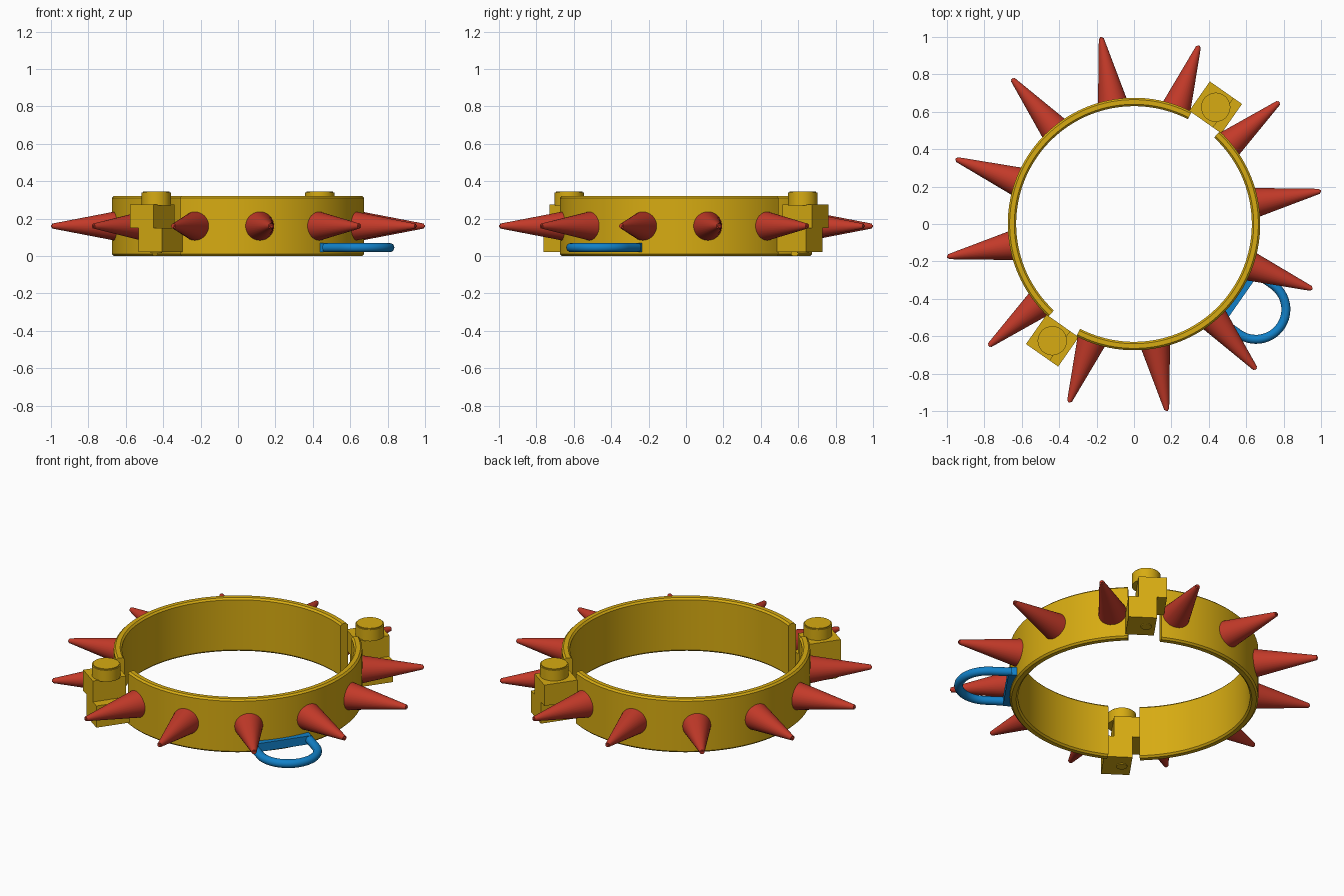
import bpy, bmesh, math
from mathutils import Matrix, Vector

cube = bpy.data.objects.get("Cube")
if cube:
    bpy.data.objects.remove(cube, do_unlink=True)


def material(name, color):
    m = bpy.data.materials.new(name)
    m.use_nodes = True
    m.diffuse_color = (*color, 1)
    m.node_tree.nodes["Principled BSDF"].inputs["Base Color"].default_value = (*color, 1)
    return m


gold = material("gold", (0.68, 0.41, 0.006))
red = material("red", (0.55, 0.042, 0.022))
blue = material("blue", (0.006, 0.22, 0.58))


def finish(name, bm, mat, angle=0.0, smooth=True):
    """Turn a bmesh into an object rotated about z by an angle in degrees."""
    bmesh.ops.recalc_face_normals(bm, faces=bm.faces)
    mesh = bpy.data.meshes.new(name)
    bm.to_mesh(mesh)
    bm.free()
    mesh.materials.append(mat)
    ob = bpy.data.objects.new(name, mesh)
    bpy.context.collection.objects.link(ob)
    ob.rotation_euler.z = math.radians(angle)
    if smooth:
        bpy.ops.object.select_all(action="DESELECT")
        ob.select_set(True)
        bpy.context.view_layer.objects.active = ob
        bpy.ops.object.shade_smooth_by_angle(angle=math.radians(35))
    return ob


def box(name, mat, angle, x, y, z):
    """Box from (min, max) pairs; x points outward, y along the band."""
    bm = bmesh.new()
    size = [b - a for a, b in (x, y, z)]
    centre = [(a + b) / 2 for a, b in (x, y, z)]
    bmesh.ops.create_cube(bm, size=1, matrix=Matrix.Translation(centre) @ Matrix.Diagonal((*size, 1)))
    return finish(name, bm, mat, angle, smooth=False)


def disc(name, mat, angle, x, y, z, radius, bevel=0.0):
    bm = bmesh.new()
    bmesh.ops.create_cone(bm, cap_ends=True, segments=40, radius1=radius, radius2=radius,
                          depth=z[1] - z[0], matrix=Matrix.Translation((x, y, sum(z) / 2)))
    if bevel:
        rim = [e for e in bm.edges if all(v.co.z > z[1] - 0.001 for v in e.verts)]
        bmesh.ops.bevel(bm, geom=rim, offset=bevel, segments=2, affect="EDGES")
    return finish(name, bm, mat, angle)


HINGE = 55      # direction of the back latch, the front one is opposite
GAP = 7.8       # half of each opening, in degrees


def half_band(name, start):
    """Chamfered rectangle swept around the ring between two openings."""
    r0, r1, top, c = 0.63, 0.675, 0.32, 0.01
    profile = [(r0 + c, 0), (r1 - c, 0), (r1, c), (r1, top - c),
               (r1 - c, top), (r0 + c, top), (r0, top - c), (r0, c)]
    bm = bmesh.new()
    cap = bm.faces.new([bm.verts.new((r, 0, z)) for r, z in profile])
    edges = list(cap.edges)
    swept = bmesh.ops.spin(bm, geom=edges, cent=(0, 0, 0), axis=(0, 0, 1),
                           angle=math.radians(180 - 2 * GAP), steps=64)
    bmesh.ops.contextual_create(bm, geom=[e for e in swept["geom_last"] if isinstance(e, bmesh.types.BMEdge)])
    finish(name, bm, gold, start + GAP)


half_band("band_left_half", HINGE + 180)
half_band("band_right_half", HINGE)

# Latches: two offset blocks with a round knob above and a pin below
for label, angle, side in (("back", HINGE, 1), ("front", HINGE + 180, -1)):
    upper = sorted((-0.05 * side, 0.105 * side))
    lower = sorted((-0.105 * side, 0.05 * side))
    depth = (0.665, 0.857)
    box(label + "_latch_upper_block", gold, angle, depth, upper, (0.15, 0.275))
    box(label + "_latch_lower_block", gold, angle, depth, lower, (0.02, 0.15))
    disc(label + "_latch_knob", gold, angle, 0.762, 0, (0.27, 0.345), 0.078, 0.006)
    disc(label + "_latch_pin", gold, angle, 0.762, 0, (0.015, 0.05), 0.03)

# Spikes: blunt cones pointing outward
for i in range(12):
    bm = bmesh.new()
    base, tip, blunt = 0.645, 1.015, 0.012
    turn = Matrix.Translation(((base + tip) / 2, 0, 0.16)) @ Matrix.Rotation(math.pi / 2, 4, "Y")
    bmesh.ops.create_cone(bm, cap_ends=True, segments=32, radius1=0.082, radius2=blunt,
                          depth=tip - base, matrix=turn)
    rim = [e for e in bm.edges if all(v.co.x > tip - 0.001 for v in e.verts)]
    bmesh.ops.bevel(bm, geom=rim, offset=0.006, segments=2, affect="EDGES")
    finish(f"spike_{i + 1}", bm, red, 10 + 30 * i)

# Leash ring: flat bar against the band with a round D-shaped loop
RING = HINGE - 90
box("leash_ring_bar", blue, RING, (0.645, 0.7), (-0.17, 0.17), (0.02, 0.07))

bend, centre, tube = 0.16, 0.796, 0.024
path = [Vector((0.68, -bend, 0.045))]
for i in range(33):
    a = math.pi * (i / 32 - 0.5)
    path.append(Vector((centre + bend * math.cos(a), bend * math.sin(a), 0.045)))
path.append(Vector((0.68, bend, 0.045)))

bm = bmesh.new()
rings = []
for i, p in enumerate(path):
    along = (path[min(i + 1, len(path) - 1)] - path[max(i - 1, 0)]).normalized()
    across = along.cross(Vector((0, 0, 1)))
    rings.append([bm.verts.new(p + tube * (across * math.cos(t) + Vector((0, 0, math.sin(t)))))
                  for t in (math.tau * k / 16 for k in range(16))])
for a, b in zip(rings, rings[1:]):
    for k in range(16):
        n = (k + 1) % 16
        bm.faces.new((a[k], a[n], b[n], b[k]))
bm.faces.new(rings[0])
bm.faces.new(rings[-1])
finish("leash_ring_loop", bm, blue, RING)
